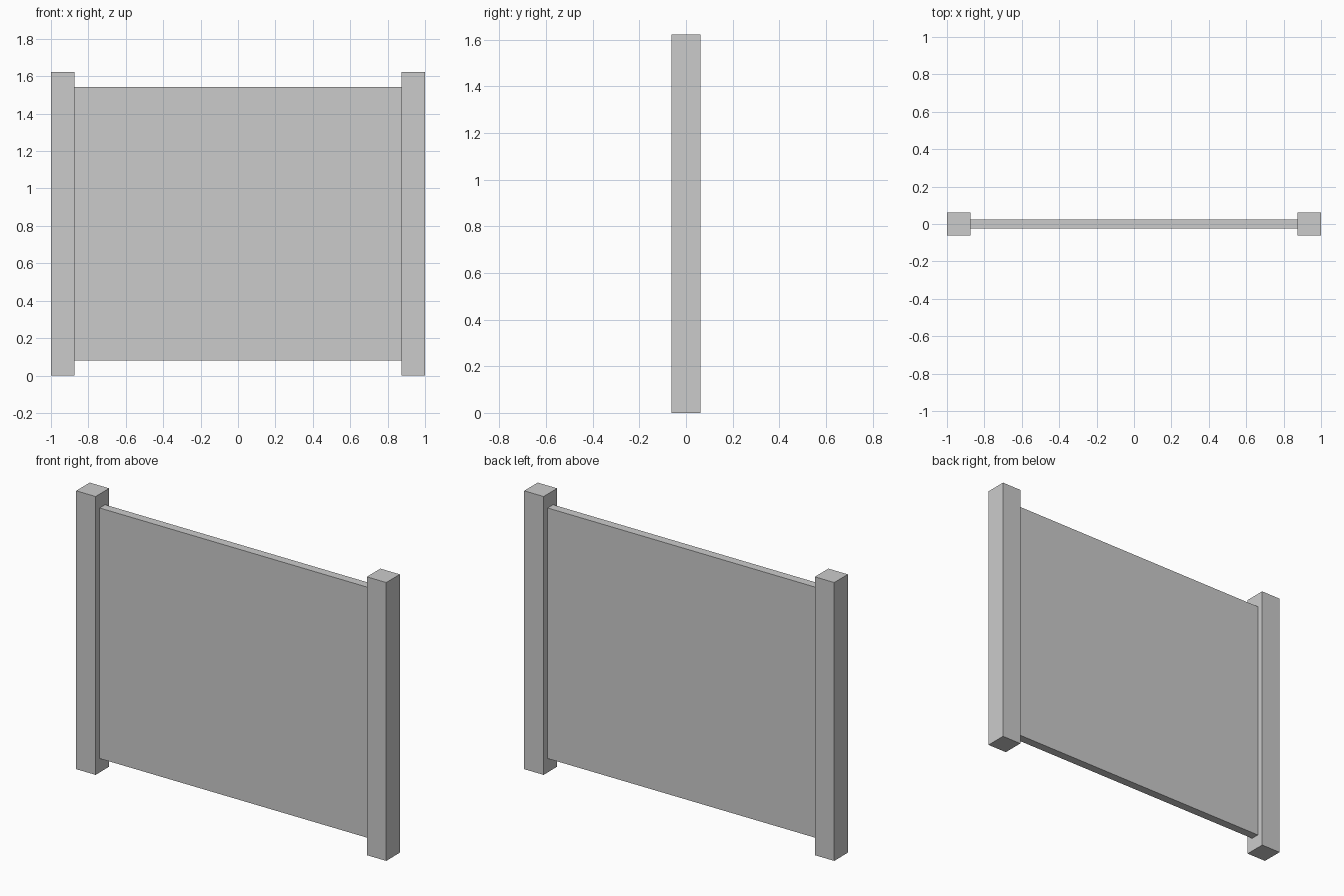
import bpy

if "Cube" in bpy.data.objects:
    bpy.data.objects.remove(bpy.data.objects["Cube"])

POST_W, POST_H = 0.125, 1.623
PANEL_T, GAP = 0.05, 0.081


def box(name, center, size):
    bpy.ops.mesh.primitive_cube_add(size=1, location=center)
    obj = bpy.context.object
    obj.name = name
    obj.scale = size
    bpy.ops.object.transform_apply(location=False, rotation=False, scale=True)
    return obj


# Square end posts
for side, name in ((-1, "left_post"), (1, "right_post")):
    box(name, (side * (1 - POST_W / 2), 0, POST_H / 2), (POST_W, POST_W, POST_H))

# Thin fence panel held between the posts
box("panel", (0, 0, POST_H / 2), (2 - 2 * POST_W, PANEL_T, POST_H - 2 * GAP))
